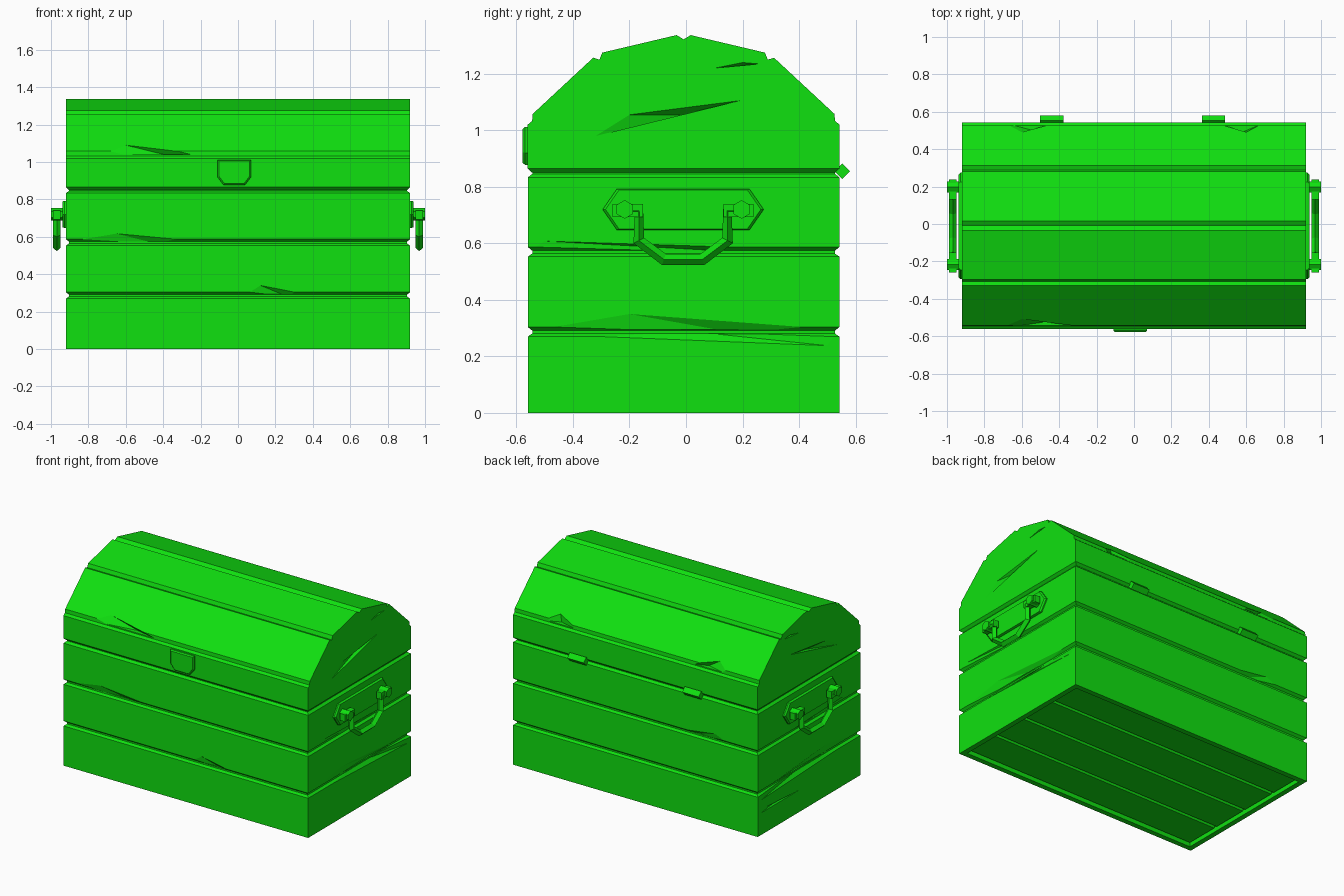
import bpy, bmesh
from mathutils import Vector

if "Cube" in bpy.data.objects:
    bpy.data.objects.remove(bpy.data.objects["Cube"])

green = bpy.data.materials.new("bright green")
green.use_nodes = True
green.diffuse_color = (0.005, 0.75, 0.005, 1)
green.node_tree.nodes["Principled BSDF"].inputs["Base Color"].default_value = green.diffuse_color

HALF_X, FRONT, BACK = 0.92, -0.56, 0.543
MID_Y = (FRONT + BACK) / 2
GROOVE = 0.016


def finish(name, bm):
    bmesh.ops.recalc_face_normals(bm, faces=bm.faces[:])
    mesh = bpy.data.meshes.new(name)
    bm.to_mesh(mesh)
    bm.free()
    mesh.materials.append(green)
    obj = bpy.data.objects.new(name, mesh)
    bpy.context.collection.objects.link(obj)
    return obj


def loft(loops):
    """Closed solid through matching rings of points."""
    bm = bmesh.new()
    rings = [[bm.verts.new(p) for p in loop] for loop in loops]
    n = len(rings[0])
    for low, high in zip(rings, rings[1:]):
        for i in range(n):
            j = (i + 1) % n
            bm.faces.new((low[i], low[j], high[j], high[i]))
    bm.faces.new(rings[0])
    bm.faces.new(rings[-1])
    return bm


def rectangle(inset, z):
    x, f, b = HALF_X - inset, FRONT + inset, BACK - inset
    return [(-x, f, z), (x, f, z), (x, b, z), (-x, b, z)]


def shrink(points, amount):
    """Pull a flat outline towards its middle."""
    cu = (min(p[0] for p in points) + max(p[0] for p in points)) / 2
    cv = (min(p[1] for p in points) + max(p[1] for p in points)) / 2
    return [(cu + (u - cu) * amount, cv + (v - cv) * amount) for u, v in points]


def chip(target, side, a, b, apex, depth=0.022, lean=0.0):
    """Cut a splintered notch; side is an axis and sign, points are (along, height)."""
    axis, sign = side
    if axis == "x":
        place = lambda p, d: Vector((sign * (HALF_X - d), p[0], p[1]))
    else:
        face = BACK if sign > 0 else -FRONT
        place = lambda p, d: Vector((p[0], sign * (face - d), p[1]))
    middle = (a[0] * 0.4 + b[0] * 0.6, a[1] * 0.4 + b[1] * 0.6)
    points = [place(middle, depth + lean / 2)]
    for p, d in ((a, 0), (b, 0), (apex, lean)):
        points += [place(p, d), place(p, -0.03)]
    bm = bmesh.new()
    for p in points:
        bm.verts.new(p)
    bmesh.ops.convex_hull(bm, input=bm.verts[:])
    cutter = finish("chip_cutter", bm)
    cutter.hide_render = True
    cut = target.modifiers.new("chip", "BOOLEAN")
    cut.operation, cut.solver, cut.object = "DIFFERENCE", "EXACT", cutter
    bpy.context.view_layer.objects.active = target
    bpy.ops.object.modifier_apply(modifier=cut.name)
    bpy.data.objects.remove(cutter)


# Chest body: stacked planks with grooves all round
rings = [rectangle(0, 0)]
for z in (0.287, 0.57):
    rings += [rectangle(0, z - 0.017), rectangle(GROOVE, z - 0.006),
              rectangle(GROOVE, z + 0.004), rectangle(0, z + 0.017)]
rings += [rectangle(0, 0.833), rectangle(GROOVE, 0.846), rectangle(GROOVE, 0.85)]
# Recessed underside
recess = [rectangle(0.035, z) for z in (0, 0.035)]
body = finish("chest_body", loft(recess[::-1] + rings))

# Bottom planks, with gaps between them
edges = [FRONT + 0.035, -0.27, 0, 0.27, BACK - 0.035]
for i, (lo, hi) in enumerate(zip(edges, edges[1:])):
    x, g = HALF_X - 0.045, 0.012
    finish(f"bottom_plank_{i + 1}", loft([
        [(-x, lo + e, z), (x, lo + e, z), (x, hi - e, z), (-x, hi - e, z)]
        for e, z in ((0.003, 0.036), (g, 0.02))]))

# Domed lid: faceted arch with plank grooves
half_arch = [(0.552, 0.865), (0.552, 1.02), (0.536, 1.033), (0.534, 1.058),
             (0.32, 1.257), (0.298, 1.25), (0.288, 1.275), (0.025, 1.337)]
arch = ([(MID_Y - y, z) for y, z in half_arch] + [(MID_Y, 1.322)]
        + [(MID_Y + y, z) for y, z in reversed(half_arch)])
bm = loft([[(x, y, z) for y, z in arch] for x in (-HALF_X, HALF_X)])
bm.faces.ensure_lookup_table()
bottom = min(bm.faces, key=lambda f: f.calc_center_median().z)
grown = bmesh.ops.extrude_face_region(bm, geom=[bottom])["geom"]
bm.faces.remove(bottom)
for v in (g for g in grown if isinstance(g, bmesh.types.BMVert)):
    v.co.x -= GROOVE if v.co.x > 0 else -GROOVE
    v.co.y -= GROOVE if v.co.y > MID_Y else -GROOVE
    v.co.z = 0.85
lid = finish("chest_lid", bm)

# Splintered wear on the planks
for s in (-1, 1):
    chip(body, ("x", s), (-0.52, 0.295), (0.53, 0.295), (-0.2, 0.35))
    chip(body, ("x", s), (-0.55, 0.28), (0.53, 0.28), (0.5, 0.238))
    chip(body, ("x", s), (-0.55, 0.575), (0.53, 0.575), (-0.5, 0.608))
    chip(lid, ("x", s), (-0.32, 0.98), (0.19, 1.105), (-0.2, 1.055), 0.03)
    chip(lid, ("x", s), (0.1, 1.22), (0.26, 1.235), (0.2, 1.24))
chip(body, ("x", -1), (0.1, 0.15), (0.5, 0.15), (0.45, 0.17))
chip(body, ("y", -1), (-0.9, 0.575), (-0.2, 0.575), (-0.65, 0.617))
chip(body, ("y", -1), (0.05, 0.295), (0.35, 0.295), (0.12, 0.34))
chip(body, ("y", 1), (-0.7, 0.575), (-0.3, 0.575), (-0.6, 0.615))
chip(lid, ("y", -1), (-0.72, 1.04), (-0.18, 1.04), (-0.6, 1.09), lean=0.053)
for start, end, top in ((-0.7, -0.4, -0.6), (0.42, 0.7, 0.6)):
    chip(lid, ("y", 1), (start, 1.04), (end, 1.04), (top, 1.09), lean=0.053)

# Front latch plate with sloped edges
latch = [(-0.11, 1.012), (0.07, 1.012), (0.07, 0.92), (0.038, 0.878),
         (-0.078, 0.878), (-0.11, 0.92)]
finish("latch_plate", loft([[(x, y, z) for x, z in shrink(latch, k)]
                            for k, y in ((1, -0.55), (1, -0.57), (0.9, -0.578))]))

# Back hinges: diamond-shaped barrels
diamond = [(0.525, 0.855), (0.553, 0.827), (0.581, 0.855), (0.553, 0.883)]
for side, x in (("right", -0.44), ("left", 0.425)):
    finish(f"{side}_hinge", loft([[(x + d, y, z) for y, z in diamond]
                                  for d in (-0.062, 0.062)]))

# Side handles: six-sided plate, knobs and a faceted drop bar
plate = [(-0.295, 0.72), (-0.245, 0.648), (0.225, 0.648),
         (0.275, 0.72), (0.225, 0.792), (-0.245, 0.792)]
bar = [(-0.215, 0.715), (-0.167, 0.715), (-0.167, 0.61), (-0.078, 0.543)]
bar += [(-0.02 - y, z) for y, z in reversed(bar)]
hexagon = [(0, 0.033), (0.029, 0.016), (0.029, -0.016),
           (0, -0.033), (-0.029, -0.016), (-0.029, 0.016)]
for side, s in (("right", -1), ("left", 1)):
    finish(f"{side}_handle_plate", loft([[(s * x, y, z) for y, z in shrink(plate, k)]
                                         for k, x in ((1, 0.91), (1, 0.928), (0.965, 0.937))]))
    for end, y0 in (("front", -0.217), ("back", 0.197)):
        finish(f"{side}_{end}_knob", loft([[(s * x, y0 + y, 0.72 + z) for y, z in hexagon]
                                           for x in (0.925, 1.0)]))
        # Short arm joining the knob to the bar
        inner = 0.065 if end == "front" else -0.065
        lo, hi = sorted((y0 - inner * 0.65, y0 + inner))
        finish(f"{side}_{end}_arm", loft([
            [(s * x, lo, 0.693), (s * x, hi, 0.693), (s * x, hi, 0.74), (s * x, lo, 0.74)]
            for x in (0.95, 0.988)]))
    curve = bpy.data.curves.new(f"{side}_handle_bar", "CURVE")
    curve.dimensions = "3D"
    curve.bevel_depth = 0.021
    curve.bevel_resolution = 0
    curve.use_fill_caps = True
    spline = curve.splines.new("POLY")
    spline.points.add(len(bar) - 1)
    for point, (y, z) in zip(spline.points, bar):
        point.co = (s * 0.969, y, z, 1)
    spline.use_smooth = False
    curve.materials.append(green)
    bpy.context.collection.objects.link(bpy.data.objects.new(curve.name, curve))
